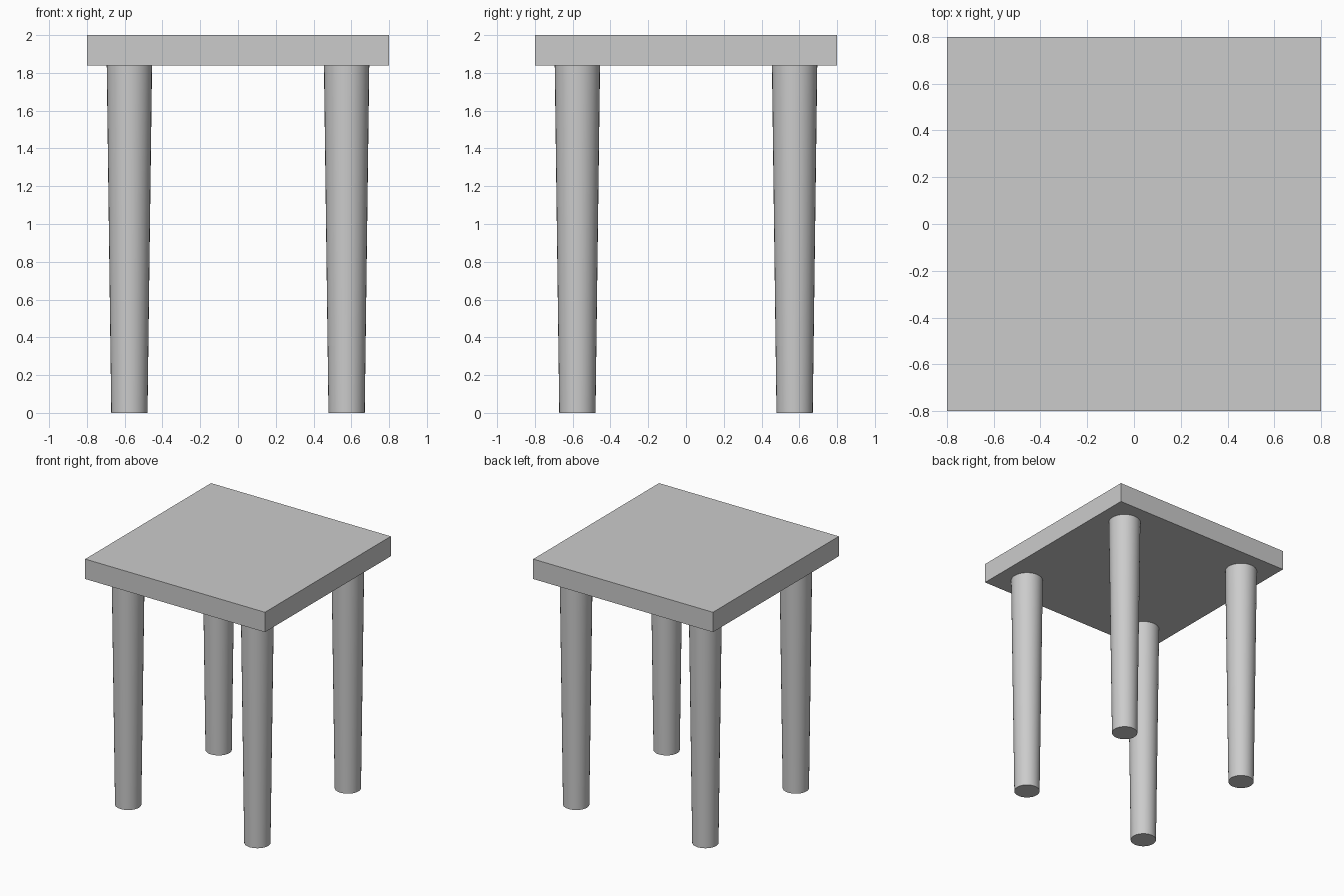
import bpy
import math

if "Cube" in bpy.data.objects:
    bpy.data.objects.remove(bpy.data.objects["Cube"])

SLAB = 0.16
HEIGHT = 2.0
LEG_H = HEIGHT - SLAB
LEG_POS = 0.575

# Square seat slab
bpy.ops.mesh.primitive_cube_add(size=1, location=(0, 0, HEIGHT - SLAB / 2))
seat = bpy.context.object
seat.name = "seat"
seat.scale = (1.6, 1.6, SLAB)
bpy.ops.object.transform_apply(location=False, rotation=False, scale=True)


# Round legs, tapering towards the floor
def add_leg(name, x, y):
    bpy.ops.mesh.primitive_cone_add(vertices=32, radius1=0.096, radius2=0.12,
                                    depth=LEG_H, location=(x, y, LEG_H / 2))
    bpy.context.object.name = name
    bpy.ops.object.shade_smooth_by_angle(angle=math.radians(30))


for depth_name, sy in (("front", -1), ("back", 1)):
    for side_name, sx in (("left", -1), ("right", 1)):
        add_leg(f"{depth_name}_{side_name}_leg", sx * LEG_POS, sy * LEG_POS)
